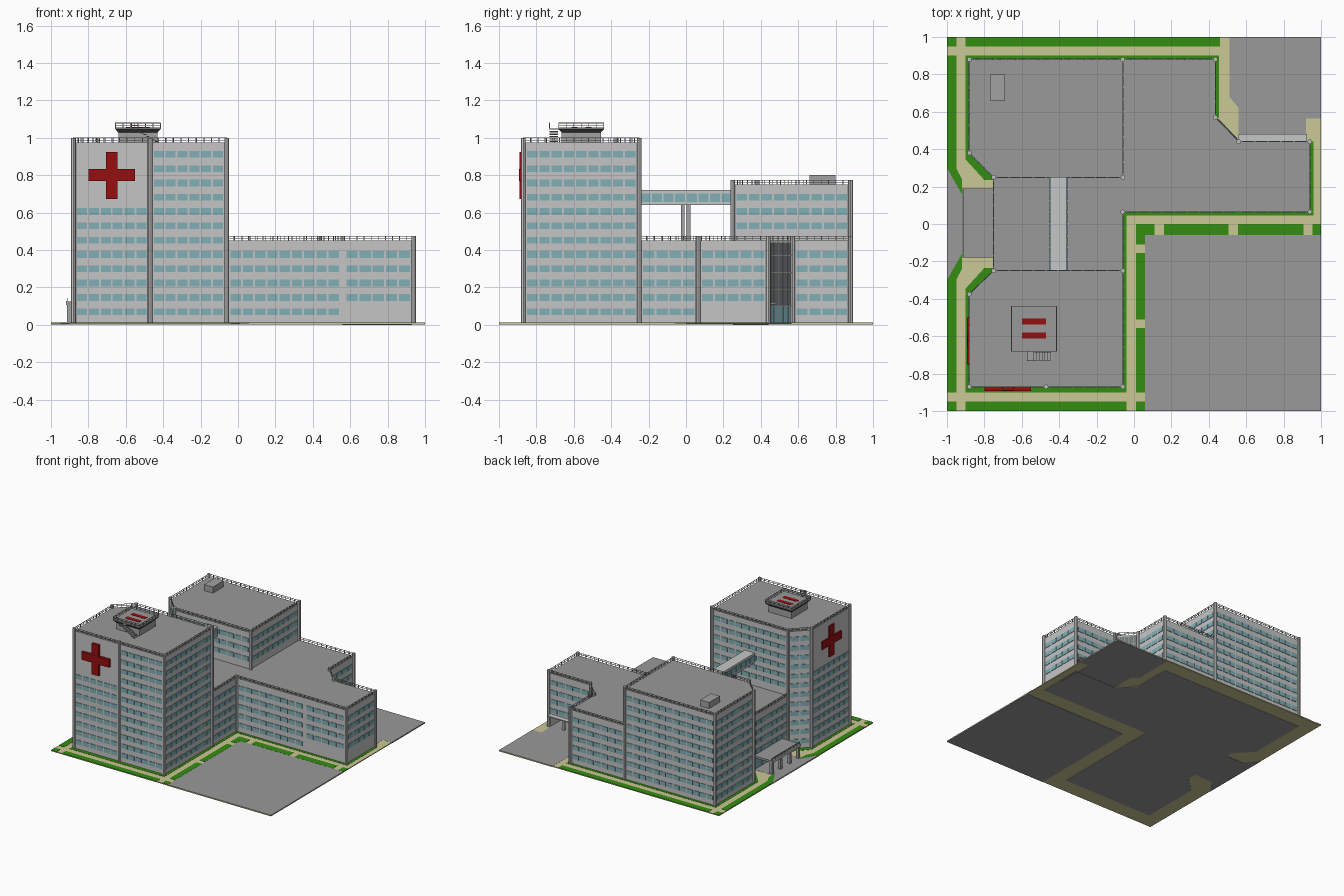
import bpy, bmesh, math
from mathutils import Matrix, Vector

cube = bpy.data.objects.get("Cube")
if cube:
    bpy.data.objects.remove(cube, do_unlink=True)


def material(name, r, g, b):
    m = bpy.data.materials.new(name)
    m.use_nodes = True
    m.diffuse_color = (r, g, b, 1)
    m.node_tree.nodes["Principled BSDF"].inputs["Base Color"].default_value = (r, g, b, 1)
    return m


WALL = material("pale wall", .56, .56, .56)
PAVE = material("asphalt grey", .32, .32, .32)
GLASS = material("teal glass", .22, .43, .47)
SMOKE = material("smoked glass", .16, .18, .18)
METAL = material("rail grey", .36, .36, .36)
DARK = material("dark metal", .07, .07, .07)
GRASS = material("grass green", .035, .27, .006)
WALK = material("sand path", .60, .58, .30)
RED = material("sign red", .30, .005, .005)
LIGHT = material("light canopy", .56, .57, .57)


def finish(name, bm, *mats):
    me = bpy.data.meshes.new(name)
    bm.normal_update()
    bm.to_mesh(me)
    bm.free()
    for m in mats:
        me.materials.append(m)
    ob = bpy.data.objects.new(name, me)
    bpy.context.scene.collection.objects.link(ob)
    return ob


def add_box(bm, centre, size, angle=0):
    mat = Matrix.Translation(centre) @ Matrix.Rotation(angle, 4, "Z") @ Matrix.Diagonal((*size, 1))
    bmesh.ops.create_cube(bm, size=1, matrix=mat)


def span(bm, x0, x1, y0, y1, z0, z1):
    add_box(bm, ((x0 + x1) / 2, (y0 + y1) / 2, (z0 + z1) / 2), (x1 - x0, y1 - y0, z1 - z0))


def boxes(name, mat, *spans):
    bm = bmesh.new()
    for s in spans:
        span(bm, *s)
    return finish(name, bm, mat)


def prism(name, pts, z0, z1, side, cap=None):
    bm = bmesh.new()
    base = bm.faces.new([bm.verts.new((x, y, z0)) for x, y in pts])
    up = bmesh.ops.extrude_face_region(bm, geom=[base])["geom"]
    bmesh.ops.translate(bm, vec=(0, 0, z1 - z0), verts=[v for v in up if isinstance(v, bmesh.types.BMVert)])
    bmesh.ops.recalc_face_normals(bm, faces=bm.faces)
    bm.normal_update()
    for f in bm.faces:
        f.material_index = 1 if cap and abs(f.normal.z) > .5 else 0
    return finish(name, bm, side, cap or side)


def along(p, q):
    p, q = Vector(p), Vector(q)
    d = q - p
    return p, d.normalized(), d.length, math.atan2(d.y, d.x)


# Window rows on a wall running counter-clockwise from p to q
def windows(bm, p, q, rows, pitch=.06):
    p, d, length, ang = along(p, q)
    n = max(1, int((length - .03) / pitch))
    step = (length - .03) / n
    out = Vector((d.y, -d.x)) * .001
    for i in range(n):
        c = p + d * (.015 + step * (i + .5)) + out
        for r in rows:
            add_box(bm, (c.x, c.y, .07 + .0765 * r), (step - .01, .006, .036), ang)


# Roof railing between two corners
def railing(bm, p, q, z, h=.024):
    p, d, length, ang = along(p, q)
    mid = p + d * length / 2
    for k in (.5, 1):
        add_box(bm, (mid.x, mid.y, z + h * k), (length, .003, .003), ang)
    n = max(2, round(length / .04))
    for i in range(n + 1):
        c = p + d * length * i / n
        add_box(bm, (c.x, c.y, z + h / 2), (.004, .004, h), ang)


def pilasters(name, pts, z):
    bm = bmesh.new()
    for x, y in pts:
        bmesh.ops.create_cone(bm, cap_ends=True, segments=8, radius1=.013, radius2=.013, depth=z,
                              matrix=Matrix.Translation((x, y, z / 2 + .005)))
    finish(name, bm, WALL)


# Each block: footprint, roof height, window rows and railing per edge
front = [(-.88, -.87), (-.47, -.87), (-.06, -.87), (-.06, -.25), (-.75, -.25), (-.88, -.375)]
back = [(-.75, .25), (-.06, .25), (-.06, .88), (-.88, .88), (-.88, .38)]
low = [(-.75, -.25), (-.06, -.25), (-.06, .065), (.56, .065), (.94, .065), (.94, .44),
       (.56, .44), (.435, .57), (.435, .88), (-.06, .88), (-.06, .25), (-.75, .25)]
all5, upper4, none = range(5), range(1, 5), ()
blocks = [
    ("front_tower", front, .975, [range(8), range(12), range(12), range(6, 12), range(12), range(8)], none),
    ("back_tower", back, .75, [range(6, 9), range(6, 9), range(9), range(9), range(9)], none),
    ("low_wing", low, .45, [none, all5, all5, upper4, upper4, upper4, none, all5, all5, none, none, upper4],
     (0, 9, 10)),
]
for name, pts, top, rows, open_edges in blocks:
    prism(name + "_walls", pts, .115 if pts is low else .002, top, WALL, PAVE)
    wb, rb = bmesh.new(), bmesh.new()
    for i, p in enumerate(pts):
        q = pts[(i + 1) % len(pts)]
        windows(wb, p, q, rows[i])
        if i not in open_edges:
            railing(rb, p, q, top)
    finish(name + "_windows", wb, GLASS)
    finish(name + "_railing", rb, METAL)
    pilasters(name + "_pilasters", [p for p in pts if p != (.56, .065)], top + .02)

# Ground storey of the low wing with the open vehicle bay at the rear
bay = low[:6] + [(.925, .44), (.925, .25), (.56, .25)] + low[6:]
prism("low_wing_ground_storey", bay, .002, .116, WALL, PAVE)
boxes("bay_floor", PAVE, (.56, .93, .25, .44, 0, .012))
boxes("bay_columns", LIGHT, *[(x, x + .02, .42, .44, .01, .116) for x in (.565, .68, .80)])
boxes("bay_canopy", LIGHT, (.56, .925, .44, .48, .108, .116))

# Corner entrance with a tall curtain wall
p, d, length, ang = along((.56, .44), (.435, .57))
mid = p + d * length / 2
for name, mat, z, h in (("entrance_glass", GLASS, .055, .085), ("curtain_wall", SMOKE, .27, .335)):
    bm = bmesh.new()
    add_box(bm, (mid.x, mid.y, z), (length - .03, .008, h), ang)
    finish(name, bm, mat)
bm = bmesh.new()
for i in range(1, 5):
    c = p + d * length * i / 5
    add_box(bm, (c.x, c.y, .225), (.004, .014, .43), ang)
for z in (.10, .19, .28, .37):
    add_box(bm, (mid.x, mid.y, z), (length - .03, .014, .004), ang)
finish("curtain_wall_mullions", bm, METAL)

# West entrance canopy and doors
boxes("west_canopy", PAVE, (-.915, -.75, -.18, .19, .108, .125))
boxes("west_canopy_fascia", LIGHT, (-.919, -.915, -.18, .19, .106, .127))
boxes("west_canopy_columns", METAL, *[(-.913, -.89, y - .011, y + .011, .01, .108) for y in (-.165, -.055, .065, .175)])
boxes("west_doors", GLASS, *[(-.756, -.75, y, y + .08, .012, .095) for y in (-.18, -.09, .01, .10)])
bm = bmesh.new()
railing(bm, (-.91, -.175), (-.91, .185), .125, .018)
finish("west_canopy_railing", bm, METAL)

# Bridge between the towers
boxes("bridge_body", LIGHT, (-.45, -.36, -.25, .25, .64, .72))
bm = bmesh.new()
for x, ends in ((-.36, (-.25, .25)), (-.45, (.25, -.25))):
    for i in range(8):
        add_box(bm, (x, -.218 + i * .0623, .68), (.008, .054, .045))
finish("bridge_windows", bm, GLASS)
boxes("bridge_pillar", METAL, *[(x, x + .025, y, y + .02, .45, .64) for x in (-.44, -.395) for y in (-.027, .003)])

# Landing pad with flared rim, markings, railing and stair
cx, cy = -.535, -.56
boxes("pad_base", METAL, (cx - .105, cx + .105, cy - .105, cy + .105, .975, 1.03))
bm = bmesh.new()
bmesh.ops.create_cone(bm, cap_ends=True, segments=4, radius1=.102 * 2 ** .5, radius2=.122 * 2 ** .5, depth=.022,
                      matrix=Matrix.Translation((cx, cy, 1.036)) @ Matrix.Rotation(math.pi / 4, 4, "Z"))
finish("pad_rim", bm, DARK)
boxes("pad_deck", PAVE, (cx - .122, cx + .122, cy - .122, cy + .122, 1.047, 1.055))
boxes("pad_marking_bars", RED, *[(-.60, -.47, y, y + .033, 1.055, 1.057) for y in (-.612, -.538)])
corners = [(cx + sx * .12, cy + sy * .12) for sx, sy in ((-1, -1), (1, -1), (1, 1), (-1, 1))]
bm = bmesh.new()
for i in range(4):
    railing(bm, corners[i], corners[(i + 1) % 4], 1.055)
railing(bm, (-.57, -.73), (-.535, -.73), 1.05, .03)
finish("pad_railing", bm, METAL)
boxes("pad_stair", METAL, (-.57, -.535, -.73, -.682, 1.043, 1.05),
      *[(-.535 + i * .015, -.52 + i * .015, -.73, -.685, 1.032 - i * .009, 1.037 - i * .009) for i in range(7)])

boxes("roof_hut", METAL, (-.77, -.69, .66, .80, .75, .80))

# Red crosses on two faces of the front tower
boxes("front_cross", RED, (-.80, -.55, -.892, -.87, .768, .832), (-.707, -.643, -.891, -.87, .672, .925))
boxes("west_cross", RED, (-.892, -.88, -.75, -.50, .768, .832), (-.891, -.88, -.657, -.593, .672, .925))

# Ground: path slab, paved areas and lawns
boxes("path_slab", WALK, (-1, 1, -1, 1, .004, .011))
boxes("front_court", PAVE, (.06, 1, -1, -.06, .002, .012))
prism("rear_court", [(.51, 1), (.51, .68), (.56, .62), (.56, .44), (.92, .44), (.92, .565), (1, .565), (1, 1)],
      .002, .012, PAVE)
prism("west_driveway", [(-1, .30), (-1, -.30), (-.92, -.18), (-.75, -.18), (-.75, .19), (-.92, .19)], .002, .012, PAVE)
Z = (.0105, .0128)
boxes("lawn_strips", GRASS,
      (-.90, .46, .95, 1, *Z), (-.90, -.04, -1, -.95, *Z),
      *[(-1, -.95, y, y + .05, *Z) for y in (-1, .95)],
      (-.90, .455, .88, .90, *Z), (.435, .455, .57, .90, *Z), (-.90, -.04, -.90, -.87, *Z),
      (-.06, -.04, -.90, .065, *Z), (-.06, .96, .045, .065, *Z), (.94, .96, .045, .44, *Z),
      *[(a, b, -.06, 0, *Z) for a, b in ((.01, .11), (.16, .505), (.555, .905), (.955, 1))],
      *[(.01, .06, a, b, *Z) for a, b in ((-1, -.95), (-.90, -.555), (-.51, -.155), (-.11, -.06))])
for side, s in (("rear", 1), ("front", -1)):
    edge = [(-1, .90), (-1, .30), (-.92, .16), (-.92, .24), (-.95, .30), (-.95, .90)]
    skirt = [(-.90, .90), (-.90, .345), (-.80, .235), (-.75, .235), (-.75, .25), (-.88, .38), (-.88, .90)]
    prism(side + "_outer_lawn", [(x, y * s) for x, y in edge], *Z, GRASS)
    prism(side + "_skirt_lawn", [(x, y * s) for x, y in skirt], *Z, GRASS)
